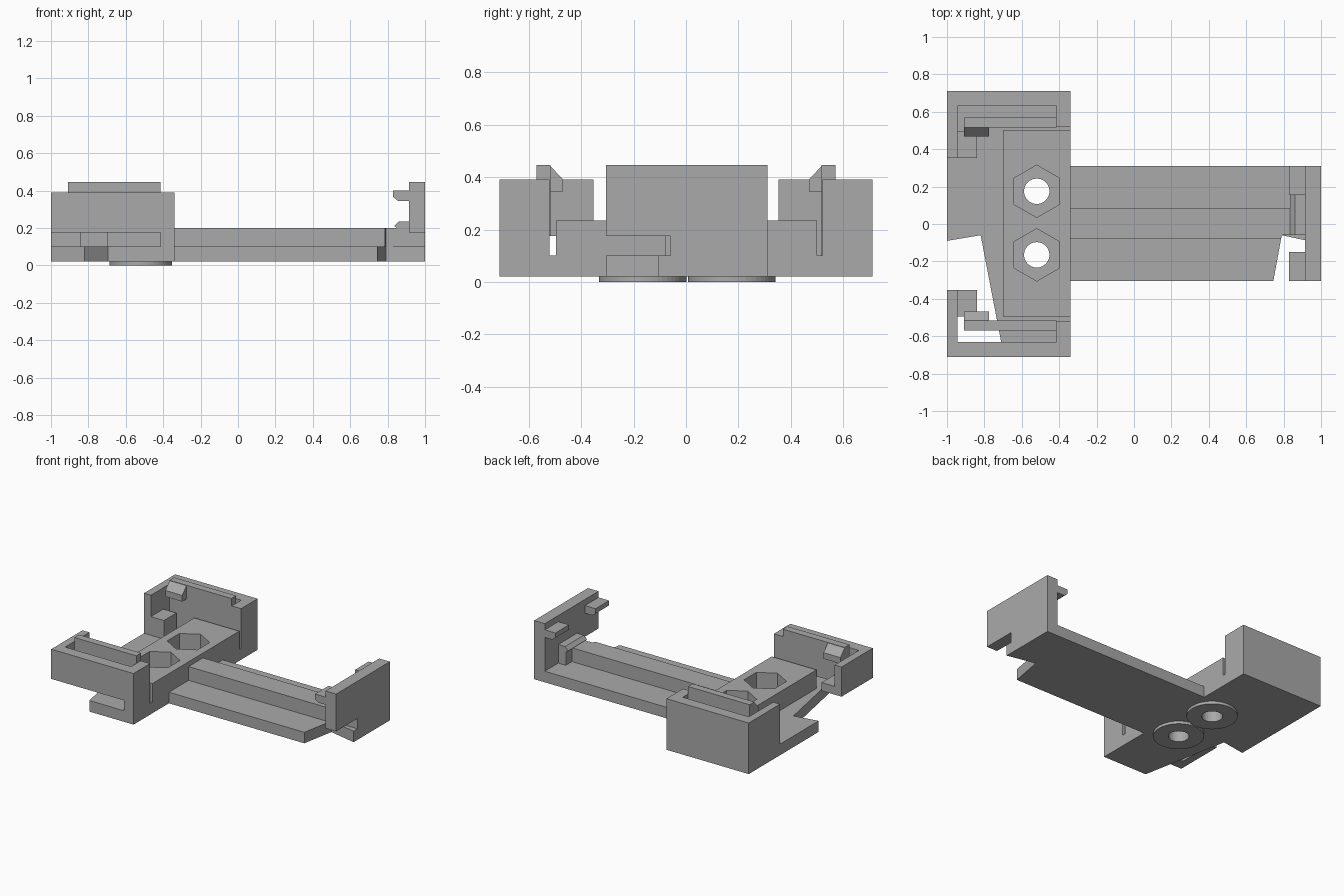
import bpy, bmesh
from mathutils import Matrix
from math import pi

if "Cube" in bpy.data.objects:
    bpy.data.objects.remove(bpy.data.objects["Cube"], do_unlink=True)

grey = bpy.data.materials.new("plain grey")
grey.use_nodes = True
COLOR = (0.4, 0.4, 0.4, 1)
grey.diffuse_color = COLOR
grey.node_tree.nodes["Principled BSDF"].inputs["Base Color"].default_value = COLOR


def finish(name, bm):
    bmesh.ops.recalc_face_normals(bm, faces=bm.faces)
    me = bpy.data.meshes.new(name)
    bm.to_mesh(me)
    bm.free()
    me.materials.append(grey)
    ob = bpy.data.objects.new(name, me)
    bpy.context.collection.objects.link(ob)
    return ob


def prism(name, outline, axis, lo, hi):
    """Extrude a flat outline along one axis."""
    place = {"x": lambda a, b: (lo, a, b),
             "y": lambda a, b: (a, lo, b),
             "z": lambda a, b: (a, b, lo)}[axis]
    bm = bmesh.new()
    face = bm.faces.new([bm.verts.new(place(*p)) for p in outline])
    made = bmesh.ops.extrude_face_region(bm, geom=[face])["geom"]
    step = [(hi - lo) * (axis == a) for a in "xyz"]
    bmesh.ops.translate(bm, vec=step,
                        verts=[v for v in made if isinstance(v, bmesh.types.BMVert)])
    return finish(name, bm)


def box(name, x0, x1, y0, y1, z0, z1):
    return prism(name, [(x0, y0), (x1, y0), (x1, y1), (x0, y1)], "z", z0, z1)


def cylinder(name, x, y, z0, z1, radius, sides):
    bm = bmesh.new()
    turn = Matrix.Translation((x, y, (z0 + z1) / 2)) @ Matrix.Rotation(pi / sides * (sides > 6), 4, "Z")
    bmesh.ops.create_cone(bm, cap_ends=True, segments=sides, radius1=radius,
                          radius2=radius, depth=z1 - z0, matrix=turn)
    return finish(name, bm)


def cut(target, cutter):
    mod = target.modifiers.new("cut", "BOOLEAN")
    mod.operation = "DIFFERENCE"
    mod.solver = "EXACT"
    mod.object = cutter
    bpy.context.view_layer.objects.active = target
    bpy.ops.object.modifier_apply(modifier=mod.name)
    bpy.data.objects.remove(cutter, do_unlink=True)


FLOOR, NOTCH = 0.10, 0.175

# T-shaped base plate with two slanted cutouts
base = prism("base_plate", [
    (-1, 0.71), (-1, -0.09), (-0.82, -0.06), (-0.695, -0.71), (-0.34, -0.71),
    (-0.34, -0.305), (0.745, -0.305), (0.79, -0.06), (1, -0.105), (1, 0.31),
    (-0.34, 0.31), (-0.34, 0.71)], "z", 0.02, FLOOR)

# raised block with hexagonal nut pockets, bolt holes and round feet
block = box("nut_block", -0.70, -0.34, -0.495, 0.50, FLOOR, 0.235)
for side, y in (("left", 0.175), ("right", -0.165)):
    cut(block, cylinder("pocket", -0.52, y, 0.05, 0.3, 0.14, 6))
    cut(base, cylinder("bolt_hole", -0.52, y, -0.1, 0.3, 0.068, 32))
    foot = cylinder("foot_" + side, -0.52, y, 0, 0.02, 0.167, 48)
    cut(foot, cylinder("bolt_hole", -0.52, y, -0.1, 0.3, 0.068, 32))

# long rib on the beam
prism("beam_rib", [(-0.34, -0.08), (0.785, -0.08), (0.79, -0.06), (0.86, -0.06),
                   (0.86, 0.085), (-0.34, 0.085)], "z", FLOOR, 0.20)

# side housings: the back one stands on the plate, the front one is undercut
for side, s, low in (("front", -1, NOTCH), ("back", 1, FLOOR)):
    def part(name, x0, x1, y0, y1, z0, z1):
        a, b = sorted((s * y0, s * y1))
        return box(side + "_" + name, x0, x1, a, b, z0, z1)
    part("outer_wall", -1, -0.34, 0.63, 0.71, low, 0.39)
    part("end_wall", -1, -0.945, 0.352, 0.63, low, 0.39)
    part("inner_step", -0.945, -0.84, 0.352, 0.495, low, 0.235)
    part("post", -0.415, -0.34, 0.52, 0.71, FLOOR, 0.39)
    part("clip_arm", -0.91, -0.415, 0.517, 0.57, low, 0.445)
    prism(side + "_clip_hook", [(s * 0.52, 0.445), (s * 0.468, 0.39),
                                (s * 0.468, 0.345), (s * 0.52, 0.345)],
          "x", -0.91, -0.775)

# far end wall with its undercut corner
prism("far_wall", [(-0.305, NOTCH), (-0.06, NOTCH), (-0.06, FLOOR), (0.31, FLOOR),
                   (0.31, 0.445), (-0.305, 0.445)], "x", 0.915, 1)
hook = [(0.915, 0.40), (0.83, 0.40), (0.83, 0.365), (0.855, 0.345), (0.915, 0.345)]
prism("far_hook_front", hook, "y", -0.305, -0.15)
prism("far_hook_back", hook, "y", 0.155, 0.31)
prism("far_lip", [(0.915, FLOOR), (0.855, FLOOR), (0.855, 0.195), (0.835, 0.21),
                  (0.86, 0.235), (0.915, 0.235)], "y", -0.06, 0.155)
